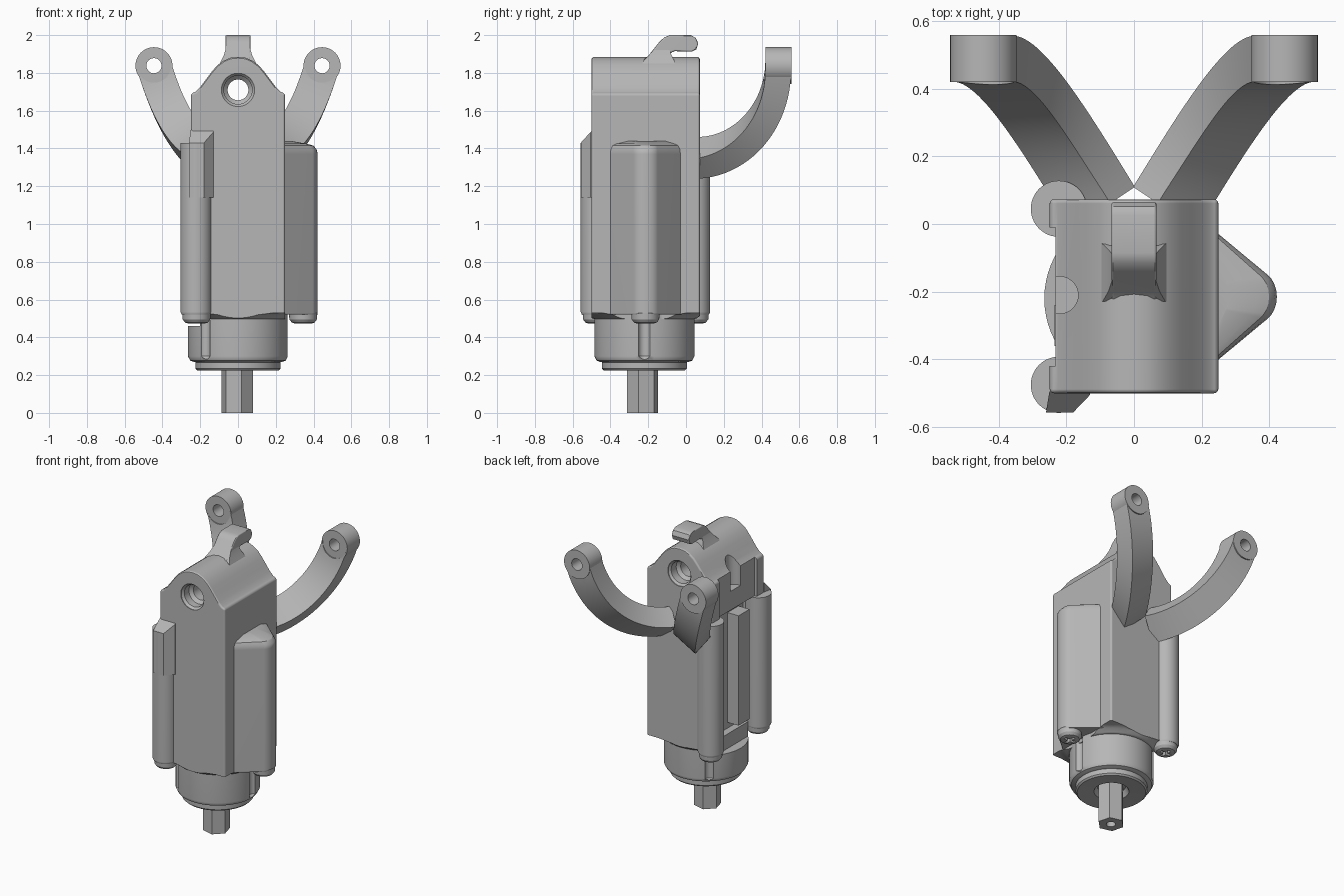
import bpy, bmesh
from math import sin, cos, pi, radians
from mathutils import Vector

if "Cube" in bpy.data.objects:
    bpy.data.objects.remove(bpy.data.objects["Cube"])

metal = bpy.data.materials.new("grey metal")
metal.use_nodes = True
GREY = (0.47, 0.47, 0.47, 1)
metal.diffuse_color = GREY
metal.node_tree.nodes["Principled BSDF"].inputs["Base Color"].default_value = GREY


def loft(name, rings):
    """Skin a closed solid through rings of equal point count."""
    bm = bmesh.new()
    layers = [[bm.verts.new(p) for p in ring] for ring in rings]
    n = len(layers[0])
    for a, b in zip(layers, layers[1:]):
        for i in range(n):
            j = (i + 1) % n
            bm.faces.new((a[i], a[j], b[j], b[i]))
    bm.faces.new(layers[0][::-1])
    bm.faces.new(layers[-1])
    bmesh.ops.recalc_face_normals(bm, faces=bm.faces)
    mesh = bpy.data.meshes.new(name)
    bm.to_mesh(mesh)
    bm.free()
    mesh.materials.append(metal)
    ob = bpy.data.objects.new(name, mesh)
    bpy.context.collection.objects.link(ob)
    return ob


def prism(name, pts, z0, z1):
    return loft(name, [[(x, y, z) for x, y in pts] for z in (z0, z1)])


def extrude_y(name, pts, y0, y1):
    return loft(name, [[(x, y, z) for x, z in pts] for y in (y0, y1)])


def rect(x0, x1, y0, y1):
    return [(x0, y0), (x1, y0), (x1, y1), (x0, y1)]


def box(name, x0, x1, y0, y1, z0, z1):
    return prism(name, rect(x0, x1, y0, y1), z0, z1)


def circle(cx, cy, r, n=48, turn=0):
    return [(cx + r * cos(turn + 2 * pi * i / n), cy + r * sin(turn + 2 * pi * i / n)) for i in range(n)]


def lathe(name, cx, cy, profile, n=48):
    """Turn (radius, height) pairs around a vertical axis."""
    return loft(name, [[(x, y, z) for x, y in circle(cx, cy, r, n)] for r, z in profile])


def lathe_y(name, cx, cz, profile, n=48):
    """Turn (radius, y) pairs around an axis running front to back."""
    return loft(name, [[(x, y, z) for x, z in circle(cx, cz, r, n)] for r, y in profile])


def activate(ob):
    bpy.ops.object.select_all(action="DESELECT")
    ob.select_set(True)
    bpy.context.view_layer.objects.active = ob


def boolean(ob, cutter, op="DIFFERENCE"):
    mod = ob.modifiers.new("cut", "BOOLEAN")
    mod.operation, mod.object, mod.solver = op, cutter, "EXACT"
    activate(ob)
    bpy.ops.object.modifier_apply(modifier=mod.name)
    bpy.data.objects.remove(cutter)


def bevel(ob, width, segments=3, angle=40):
    mod = ob.modifiers.new("bevel", "BEVEL")
    mod.width, mod.segments = width, segments
    mod.limit_method, mod.angle_limit = "ANGLE", radians(angle)
    activate(ob)
    bpy.ops.object.modifier_apply(modifier=mod.name)


AX = -0.22  # y of the drive axis

# Housing: domed front outline, extruded front to back
half = [(0.249, 0.45), (0.249, 1.69), (0.225, 1.7), (0.2, 1.725), (0.17, 1.765), (0.14, 1.805),
        (0.11, 1.84), (0.075, 1.865), (0.04, 1.88)]
outline = half + [(0, 1.884)] + [(-x, z) for x, z in reversed(half)]
housing = extrude_y("housing", outline, -0.5, 0.073)
bevel(housing, 0.012)
boolean(housing, lathe("skirt_cone", 0, AX, [
    (0.262, 0.495), (0.28, 0.502), (0.3, 0.52), (0.33, 0.528), (0.9, 0.53), (0.9, 2.2)]), "INTERSECT")
boolean(housing, lathe_y("cross_bore", 0, 1.71, [
    (0.09, -0.6), (0.088, -0.495), (0.075, -0.48), (0.075, -0.43), (0.055, -0.41),
    (0.055, -0.02), (0.075, 0), (0.075, 0.055), (0.088, 0.068), (0.09, 0.2)]))
# Side channel, its shallow upper wall and the latch notch
boolean(housing, box("channel", -0.4, -0.15, -0.41, -0.02, 0.4, 1.43))
boolean(housing, box("upper_step", -0.4, -0.232, -0.42, -0.01, 1.4, 1.8))
boolean(housing, lathe("latch_notch", -0.22, -0.21, [(0.055, 1.56), (0.055, 1.8)], 32))
rib = box("channel_rib", -0.235, -0.14, -0.36, -0.24, 0.6, 1.36)

# Screw columns on the channel side
for name, y in [("rear_column", 0.045), ("front_column", -0.475)]:
    lathe(name, -0.222, y, [(0.076, 0.52), (0.083, 0.535), (0.083, 1.43)])
pad_pts = [(-0.26, -0.557), (-0.18, -0.557), (-0.13, -0.505), (-0.13, -0.495), (-0.25, -0.495)]
pad = loft("column_pad", [[(x, y, 1.14) for x, y in pad_pts],
                          [(x, y, 1.43 + 1.1 * (y + 0.557)) for x, y in pad_pts]])

# Pointed bulge on the opposite side
tip = [(0.367 + 0.055 * cos(a), -0.215 + 0.075 * sin(a)) for a in [radians(-60 + 15 * i) for i in range(9)]]
bulge_pts = [(0.23, -0.415), (0.25, -0.4)] + tip + [(0.25, -0.03), (0.23, -0.015)]
bulge = loft("side_bulge", [
    [(0.23 + (x - 0.23) * s, -0.215 + (y + 0.215) * (0.5 + s / 2), z) for x, y in bulge_pts]
    for s, z in [(0.96, 0.52), (1, 0.53), (1, 1.37), (0.97, 1.395), (0.88, 1.415), (0.7, 1.425), (0.25, 1.44)]])

# Screw heads with cross recesses
for name, x, y in [("front_screw", -0.22, -0.472), ("rear_screw", -0.22, 0.045), ("bulge_screw", 0.345, -0.215)]:
    head = lathe(name, x, y, [(0.04, 0.472), (0.06, 0.478), (0.073, 0.495), (0.076, 0.54)], 32)
    for a, b in [(0.04, 0.01), (0.01, 0.04)]:
        boolean(head, box("recess", x - a, x + a, y - b, y + b, 0.4, 0.5))

# Collar with end flange, recessed seat, screw grooves and a gap under the channel
collar = lathe("collar", 0, AX, [
    (0.09, 0.27), (0.11, 0.232), (0.215, 0.225), (0.225, 0.235), (0.225, 0.268), (0.235, 0.27),
    (0.253, 0.277), (0.265, 0.3), (0.265, 0.56)], 64)
for x, y in [(0.275, AX), (-0.18, -0.43), (-0.18, 0.0)]:
    boolean(collar, lathe("groove", x, y, [(0.01, 0.272), (0.033, 0.3), (0.033, 0.6)], 24))
boolean(collar, box("channel_gap", -0.4, -0.2, -0.4, -0.04, 0.46, 0.6))

# Hexagonal drive shaft with a centre hole
shaft = prism("drive_shaft", circle(-0.004, AX - 0.01, 0.085, 6, radians(-15)), 0, 0.3)
boolean(shaft, lathe("centre_hole", -0.004, AX - 0.01, [(0.03, -0.1), (0.03, 0.06)], 24))

# Top hook with a flared root
hook_pts = [(-0.23, 1.83), (-0.23, 1.865), (-0.2, 1.89), (-0.14, 1.965), (-0.115, 1.988), (-0.085, 2.0),
            (0.025, 2.0), (0.052, 1.985), (0.065, 1.955), (0.055, 1.925), (0.03, 1.912), (-0.06, 1.915),
            (-0.083, 1.905), (-0.085, 1.888), (-0.065, 1.875), (-0.065, 1.83)]
hook = loft("top_hook", [[(x, y, z) for y, z in hook_pts] for x in (-0.067, 0.067)])
bevel(hook, 0.014, 3, 50)
hook_root = loft("hook_root", [[(x, y, z) for x, y in rect(-w, w, y0, y1)] for z, w, y0, y1 in [
    (1.82, 0.11, -0.235, -0.05), (1.86, 0.092, -0.228, -0.06), (1.89, 0.076, -0.2, -0.075), (1.93, 0.064, -0.165, -0.09)]])

# Curved arms, sweeping outwards before upwards, ending in drilled lugs
for side, name in [(1, "left"), (-1, "right")]:
    path = []
    for i in range(25):
        f = i / 24
        t = f * pi / 2
        path.append(Vector((0.095 + 0.35 * (0.65 * f + 0.35 * sin(t)), 0.05 + 0.438 * sin(t),
                            1.35 + 0.49 * (1 - cos(t)))))
    rings = []
    for i, p in enumerate(path):
        wide = Vector((0.82, 0, -0.575)).lerp(Vector((0.96, 0, -0.28)), i / 24)
        along = (path[min(i + 1, 24)] - path[max(i - 1, 0)]).normalized()
        w = (wide - along * wide.dot(along)).normalized()
        thick = along.cross(w)
        rings.append([p + w * a * 0.092 + thick * b * 0.068 for a, b in [(-1, -1), (1, -1), (1, 1), (-1, 1)]])
    arm = loft(name + "_arm", [[(side * v.x, v.y, v.z) for v in r] for r in rings])
    lug = lathe_y(name + "_lug", side * 0.445, 1.838, [(0.098, 0.42), (0.098, 0.558)])
    boolean(arm, lathe_y("end_trim", side * 0.445, 1.838, [(0.09, 0.3), (0.09, 0.7)]))
    boolean(lug, lathe_y("lug_hole", side * 0.445, 1.838, [(0.04, 0.3), (0.04, 0.7)]))

# Smooth round surfaces, keep edges sharp and flats flat
for ob in bpy.data.objects:
    if ob.type == "MESH":
        activate(ob)
        bpy.ops.object.shade_smooth_by_angle(angle=radians(30))
        ob.modifiers.new("flat_normals", "WEIGHTED_NORMAL").keep_sharp = True
